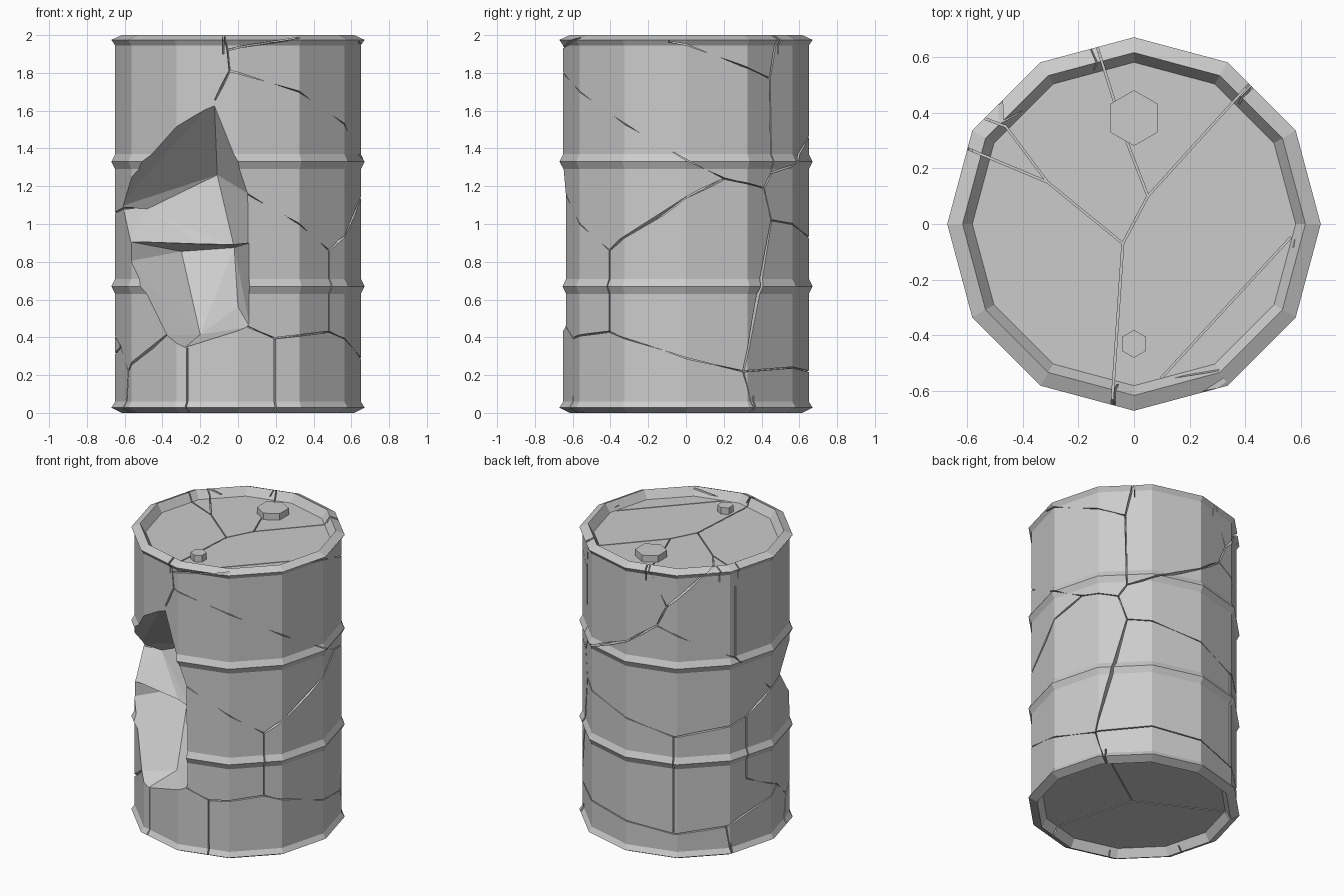
import bpy, bmesh, math
from mathutils import Vector

if "Cube" in bpy.data.objects:
    bpy.data.objects.remove(bpy.data.objects["Cube"])

SIDES = 12

def make_object(name, bm):
    bmesh.ops.recalc_face_normals(bm, faces=bm.faces)
    me = bpy.data.meshes.new(name)
    bm.to_mesh(me)
    bm.free()
    ob = bpy.data.objects.new(name, me)
    bpy.context.collection.objects.link(ob)
    return ob

def polar(deg, r, z):
    a = math.radians(deg)
    return Vector((r * math.cos(a), r * math.sin(a), z))

def surface(deg, k, z):
    # point on the 12-sided wall, scaled by k
    off = (deg % 30) - 15
    r = 0.65 * math.cos(math.radians(15)) / math.cos(math.radians(off))
    return polar(deg, r * k, z)

# Barrel body: lathe profile with rims and two hoops
def hoop(z):
    return [(.65, z - .04), (.67, z), (.65, z + .04)]
profile = ([(.58, .055), (.615, 0), (.67, .028), (.65, .06)] + hoop(.67) + hoop(1.33)
           + [(.65, 1.945), (.67, 1.975), (.615, 2.0), (.58, 1.945)])
bm = bmesh.new()
rings = [[bm.verts.new(polar(i * 360 / SIDES, r, z)) for i in range(SIDES)] for r, z in profile]
for a, b in zip(rings, rings[1:]):
    for i in range(SIDES):
        j = (i + 1) % SIDES
        bm.faces.new((a[i], a[j], b[j], b[i]))
bm.faces.new(rings[0])
bm.faces.new(rings[-1])
barrel = make_object("barrel_body", bm)

# Missing chunk: two convex cavities (outer points lie on the wall)
def hull(name, outer, inner):
    bm = bmesh.new()
    for x, y, z in outer:
        bm.verts.new((x * 1.05, y * 1.05, z))
    for p in inner:
        bm.verts.new(p)
    res = bmesh.ops.convex_hull(bm, input=bm.verts)
    junk = [v for v in bm.verts if not v.link_faces]
    bmesh.ops.delete(bm, geom=junk, context='VERTS')
    return make_object(name, bm)

upper = hull("upper_cavity",
    [(-.12, -.62, 1.66), (-.325, -.563, 1.53), (-.563, -.325, 1.25), (-.60, -.15, 1.09),
     (-.565, -.3, .90), (-.325, -.563, .87), (0, -.65, 1.34), (.06, -.634, 1.155),
     (.06, -.634, .88), (0, -.65, .88)],
    [(-.11, -.25, 1.26), (-.48, -.15, 1.08), (-.18, -.38, .88), (-.02, -.45, .875)])
lower = hull("lower_cavity",
    [(-.40, -.52, .41), (-.28, -.58, .335), (.06, -.634, .455), (.06, -.634, .90), (0, -.65, .90),
     (0, -.65, .435), (-.325, -.563, .36), (-.325, -.563, .88), (-.563, -.325, .91),
     (-.563, -.325, .8)],
    [(-.2, -.38, .415), (0, -.4, .56), (-.30, -.1, .855), (-.02, -.15, .875)])

# Crack blades: thin slabs following polylines
GAP = .0035
blades = bmesh.new()

def slab(p0, p1, q1, q0):
    n = (p1 - p0).cross(q0 - p0).normalized() * GAP
    e = (p1 - p0).normalized() * GAP
    a = [blades.verts.new(v + n) for v in (p0 - e, p1 + e, q1 + e, q0 - e)]
    b = [blades.verts.new(v - n) for v in (p0 - e, p1 + e, q1 + e, q0 - e)]
    f = [blades.faces.new(a), blades.faces.new(b[::-1])]
    for i in range(4):
        j = (i + 1) % 4
        f.append(blades.faces.new((a[j], a[i], b[i], b[j])))

def wall_crack(*pts):
    # (angle, height) pairs around the side wall
    for (d0, z0), (d1, z1) in zip(pts, pts[1:]):
        slab(surface(d0, 1.08, z0), surface(d1, 1.08, z1),
             surface(d1, .91, z1), surface(d0, .91, z0))

def flat_crack(lo, hi, *pts):
    # (x, y) pairs across the lid or base
    for (x0, y0), (x1, y1) in zip(pts, pts[1:]):
        slab(Vector((x0, y0, lo)), Vector((x1, y1, lo)),
             Vector((x1, y1, hi)), Vector((x0, y0, hi)))

wall_crack((-97, 2.02), (-95, 1.92), (-94, 1.81), (-101, 1.66))
wall_crack((-94, 1.81), (-90, 1.8), (-60, 1.7), (-30, 1.53), (0, 1.34), (19, 1.24), (41, 1.19))
wall_crack((-95, 1.92), (-90, 1.935), (-60, 1.985))
wall_crack((-8, 1.965), (0, 1.95), (27, 1.84), (45, 1.77))
wall_crack((-85, 1.155), (-60, 1.0), (-40, .86), (0, 1.14), (19, 1.24))
wall_crack((-40, .86), (-40, .43))
wall_crack((-85, .455), (-72, .395), (-60, .41), (-40, .43), (0, .29), (28, .22), (34, -.02))
wall_crack((-72, .395), (-72, -.02))
wall_crack((-115, .34), (-115, -.02))
wall_crack((-127, .41), (-156, .22), (-170, .35))
wall_crack((-156, .22), (-160, -.02))
wall_crack((-161, 1.09), (-180, 1.06), (-198, .93))
wall_crack((50, 2.02), (45, 1.77), (46, 1.27), (41, 1.19), (46, 1.02), (28, .22))
wall_crack((46, 1.02), (60, 1.0), (90, .93), (118, .85), (150, .9), (162, .93))
wall_crack((46, 1.27), (60, 1.31), (90, 1.46), (108, 1.6), (120, 1.55), (154, 1.36), (180, 1.06))
wall_crack((102, 2.02), (114, 1.74), (108, 1.6))
wall_crack((114, 1.74), (135, 1.96), (146, 2.02))
wall_crack((154, 1.85), (154, 1.36))
wall_crack((118, .85), (118, .18), (148, .21), (151, -.02))
wall_crack((28, .22), (60, .24), (90, .22), (118, .18))
wall_crack((162, .93), (162, .5), (190, .35), (148, .21))
LID = (1.9, 2.03)
flat_crack(*LID, (-.08, -.66), (-.04, -.07), (.05, .1), (.43, .52))
flat_crack(*LID, (.05, .1), (-.02, .28), (-.14, .66))
flat_crack(*LID, (-.04, -.07), (-.31, .15), (-.62, .28))
flat_crack(*LID, (-.31, .15), (-.46, .35), (-.54, .38))
flat_crack(1.92, 1.96, (.1, -.55), (.56, -.05))
BASE = (-.03, .09)
for deg in (34, -72, 151):
    end = polar(deg, .68, 0)
    flat_crack(*BASE, (.02, .01), (end.x, end.y))
cracks = make_object("crack_blades", blades)

# Cut the cavities and cracks, then bake the result
cutters = [upper, lower, cracks]
for c in cutters:
    c.hide_render = True
    m = barrel.modifiers.new(c.name, 'BOOLEAN')
    m.operation = 'DIFFERENCE'
    m.solver = 'EXACT'
    m.use_self = c is cracks
    m.object = c
dg = bpy.context.evaluated_depsgraph_get()
dg.update()
barrel_mesh = bpy.data.meshes.new_from_object(barrel.evaluated_get(dg))
barrel.modifiers.clear()
barrel.data = barrel_mesh
for c in cutters:
    bpy.data.objects.remove(c)

# Hexagonal plugs on the lid
for name, y, r in (("large_plug", .38, .10), ("small_plug", -.43, .05)):
    bm = bmesh.new()
    lo, hi = ([bm.verts.new(polar(30 + 60 * i, r, z) + Vector((0, y, 0))) for i in range(6)]
              for z in (1.935, 1.99))
    bm.faces.new(lo)
    bm.faces.new(hi)
    for i in range(6):
        j = (i + 1) % 6
        bm.faces.new((lo[i], lo[j], hi[j], hi[i]))
    make_object(name, bm)
